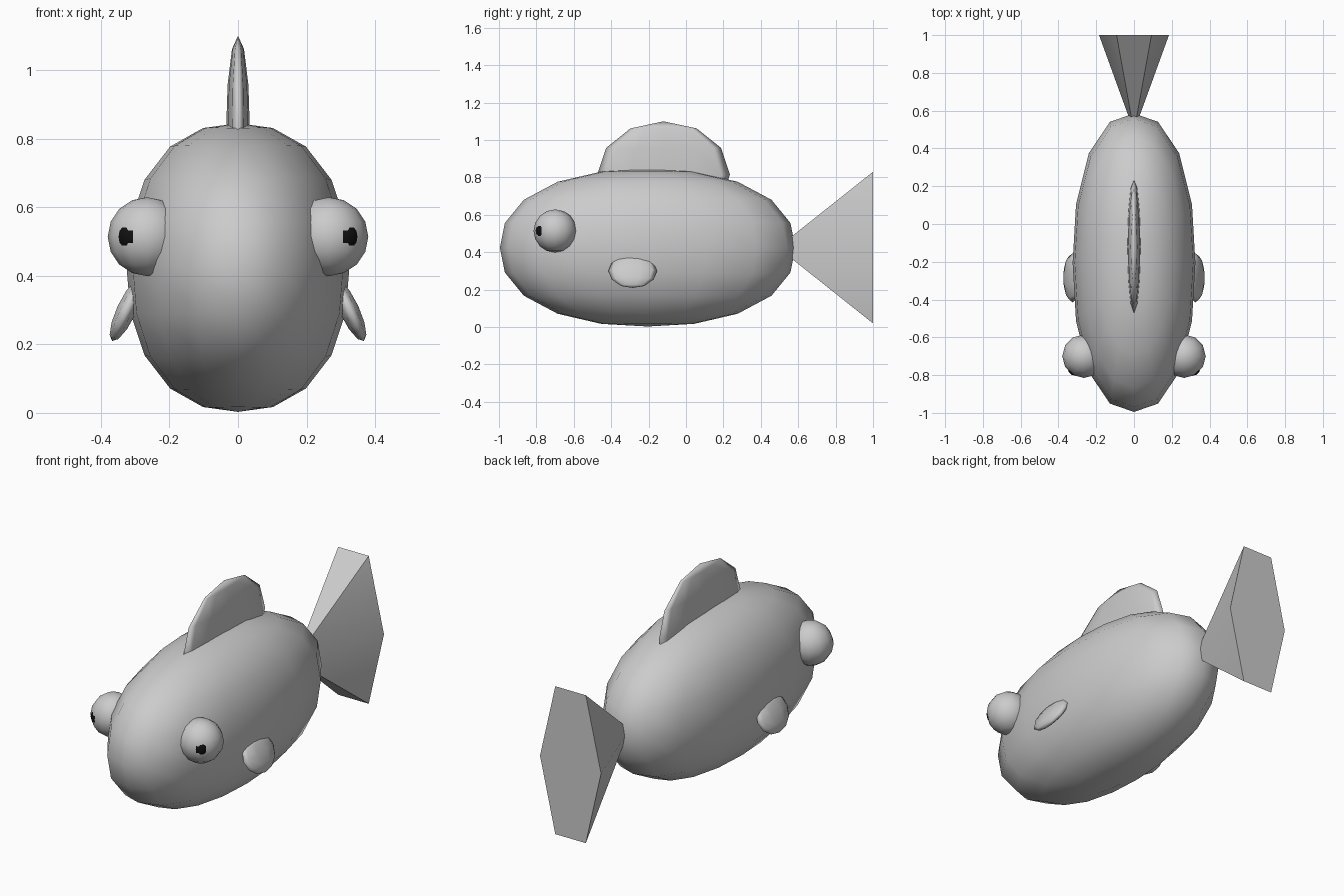
import bpy
import bmesh
import math
from mathutils import Matrix, Vector

cube = bpy.data.objects.get("Cube")
if cube:
    bpy.data.objects.remove(cube, do_unlink=True)


def material(name, rgb):
    mat = bpy.data.materials.new(name)
    mat.use_nodes = True
    color = (*rgb, 1)
    mat.diffuse_color = color
    mat.node_tree.nodes["Principled BSDF"].inputs["Base Color"].default_value = color
    return mat


GREY = material("grey", (0.6, 0.6, 0.6))
BLACK = material("pupil black", (0.005, 0.005, 0.005))


def finish(name, bm, mat, sharp_angle):
    """Turn a bmesh into a smooth shaded object."""
    bmesh.ops.recalc_face_normals(bm, faces=bm.faces)
    mesh = bpy.data.meshes.new(name)
    bm.to_mesh(mesh)
    bm.free()
    mesh.materials.append(mat)
    obj = bpy.data.objects.new(name, mesh)
    bpy.context.collection.objects.link(obj)
    bpy.ops.object.select_all(action="DESELECT")
    obj.select_set(True)
    bpy.context.view_layer.objects.active = obj
    bpy.ops.object.shade_smooth_by_angle(angle=math.radians(sharp_angle))
    return obj


def ellipsoid(name, center, radii, segments, rings, mat=GREY, tilt=0, power=2):
    """Ellipsoid tilted about y; a power above 2 makes it fuller."""
    bm = bmesh.new()
    bmesh.ops.create_uvsphere(bm, u_segments=segments, v_segments=rings, radius=1)
    for v in bm.verts:
        v.co /= sum(abs(c) ** power for c in v.co) ** (1 / power)
    place = (Matrix.Translation(center) @ Matrix.Rotation(tilt, 4, "Y")
             @ Matrix.Diagonal((*radii, 1)))
    bm.transform(place)
    return finish(name, bm, mat, 180)


# Body and dorsal fin
ellipsoid("body", (0, -0.205, 0.424), (0.325, 0.79, 0.421), 16, 10, power=2.25)
ellipsoid("dorsal_fin", (0, -0.12, 0.815), (0.035, 0.355, 0.285), 12, 6)

# Tail: flattened hexagonal cone widening to the rear
bm = bmesh.new()
bmesh.ops.create_cone(bm, cap_ends=True, segments=6, radius1=0, radius2=1, depth=1)
bmesh.ops.remove_doubles(bm, verts=bm.verts, dist=0.001)
tip_y, end_y = 0.49, 1.0
widest = max(abs(v.co.x) for v in bm.verts)
pointed_on_x = widest > 0.95
for v in bm.verts:
    across, up = (v.co.x, v.co.y) if pointed_on_x else (v.co.y, v.co.x)
    v.co = (across * 0.185, tip_y + (v.co.z + 0.5) * (end_y - tip_y), 0.425 + up * 0.468)
finish("tail_fin", bm, GREY, 65)

# Eyes, pupils and side fins, on both sides
for side, label in ((1, "left"), (-1, "right")):
    eye = Vector((side * 0.265, -0.7, 0.514))
    gaze = Vector((side * 0.58, -0.81, 0))
    ellipsoid(label + "_eye", eye, (0.115, 0.115, 0.115), 12, 8)
    ellipsoid(label + "_pupil", eye + gaze * 0.073, (0.045, 0.045, 0.045), 12, 8, BLACK)
    ellipsoid(label + "_side_fin", (side * 0.325, -0.285, 0.30),
              (0.03, 0.13, 0.1), 10, 6, tilt=-side * math.radians(25))
